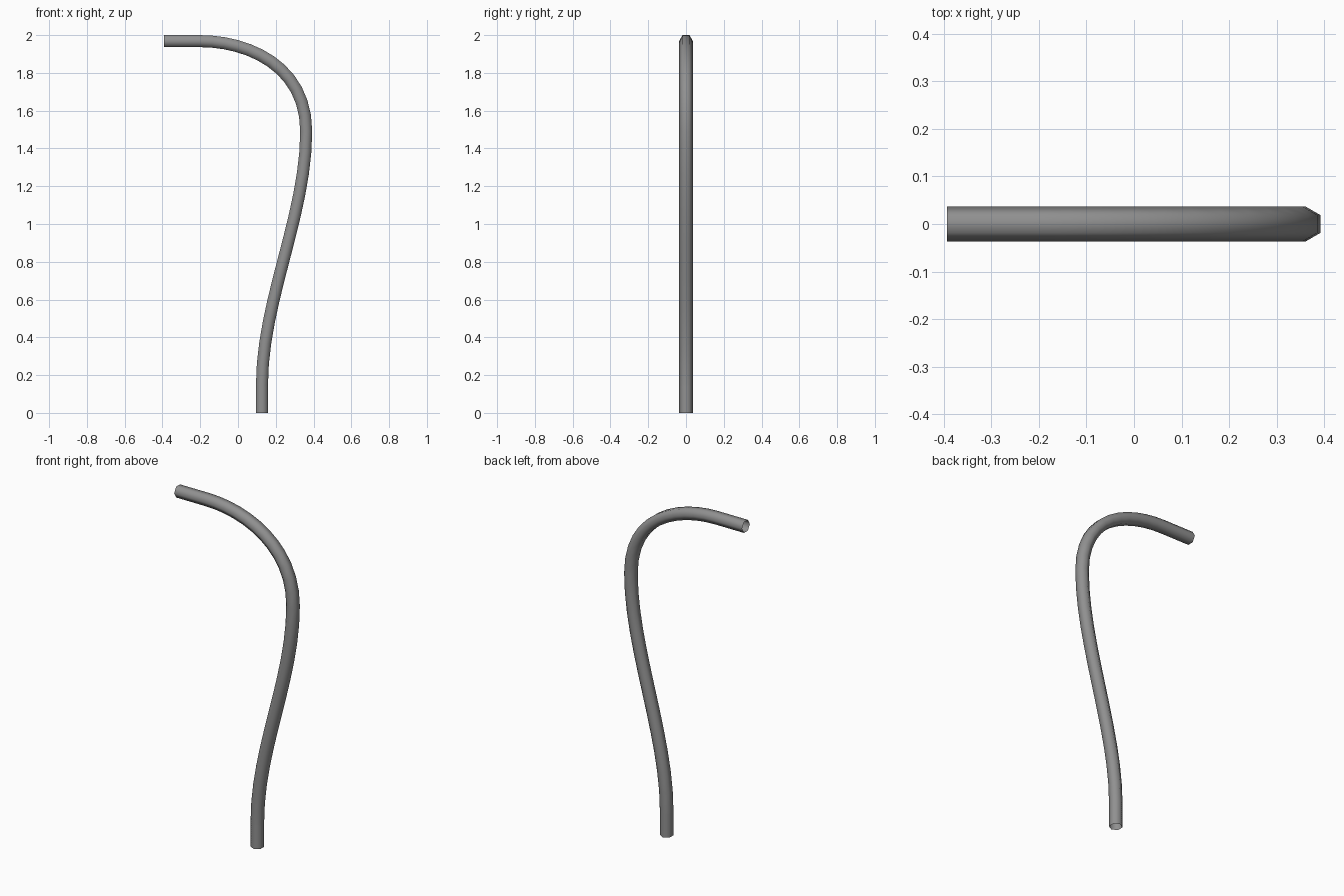
import bpy, math

if "Cube" in bpy.data.objects:
    bpy.data.objects.remove(bpy.data.objects["Cube"])

# Hexagonal cross-section
R = 0.0367
profile_data = bpy.data.curves.new("tube_profile", 'CURVE')
profile_data.dimensions = '2D'
s = profile_data.splines.new('POLY')
s.points.add(5)
for i, p in enumerate(s.points):
    a = math.radians(60 * i + 30)
    p.co = (R * math.cos(a), R * math.sin(a), 0, 1)
s.use_cyclic_u = True
profile = bpy.data.objects.new("tube_profile", profile_data)
bpy.context.collection.objects.link(profile)
profile.hide_render = True

# Centre line in x, z: straight ends joined by an S bend (point, left handle, right handle)
path = [
    ((0.127, 0.0), (0.127, -0.05), (0.127, 0.05)),
    ((0.127, 0.15), (0.127, 0.10), (0.127, 0.59)),
    ((0.361, 1.49), (0.361, 1.05), (0.361, 1.84)),
    ((-0.20, 1.968), (0.05, 1.968), (-0.26, 1.968)),
    ((-0.393, 1.968), (-0.34, 1.968), (-0.45, 1.968)),
]
curve = bpy.data.curves.new("bent_tube", 'CURVE')
curve.dimensions = '3D'
curve.resolution_u = 12
curve.bevel_mode = 'OBJECT'
curve.bevel_object = profile
curve.use_fill_caps = False
sp = curve.splines.new('BEZIER')
sp.bezier_points.add(len(path) - 1)
for bp, (co, left, right) in zip(sp.bezier_points, path):
    bp.handle_left_type = bp.handle_right_type = 'FREE'
    bp.co = (co[0], 0, co[1])
    bp.handle_left = (left[0], 0, left[1])
    bp.handle_right = (right[0], 0, right[1])

# Open-ended bent tube as a smooth-shaded mesh
tube = bpy.data.objects.new("bent_tube", curve)
bpy.context.collection.objects.link(tube)
bpy.context.view_layer.objects.active = tube
tube.select_set(True)
bpy.ops.object.convert(target='MESH')
tube = bpy.context.view_layer.objects.active
for f in tube.data.polygons:
    f.use_smooth = True
bpy.data.objects.remove(profile)

# Dark grey finish
mat = bpy.data.materials.new("dark_grey")
mat.diffuse_color = (0.28, 0.28, 0.28, 1)
mat.use_nodes = True
mat.node_tree.nodes["Principled BSDF"].inputs["Base Color"].default_value = mat.diffuse_color
tube.data.materials.clear()
tube.data.materials.append(mat)
